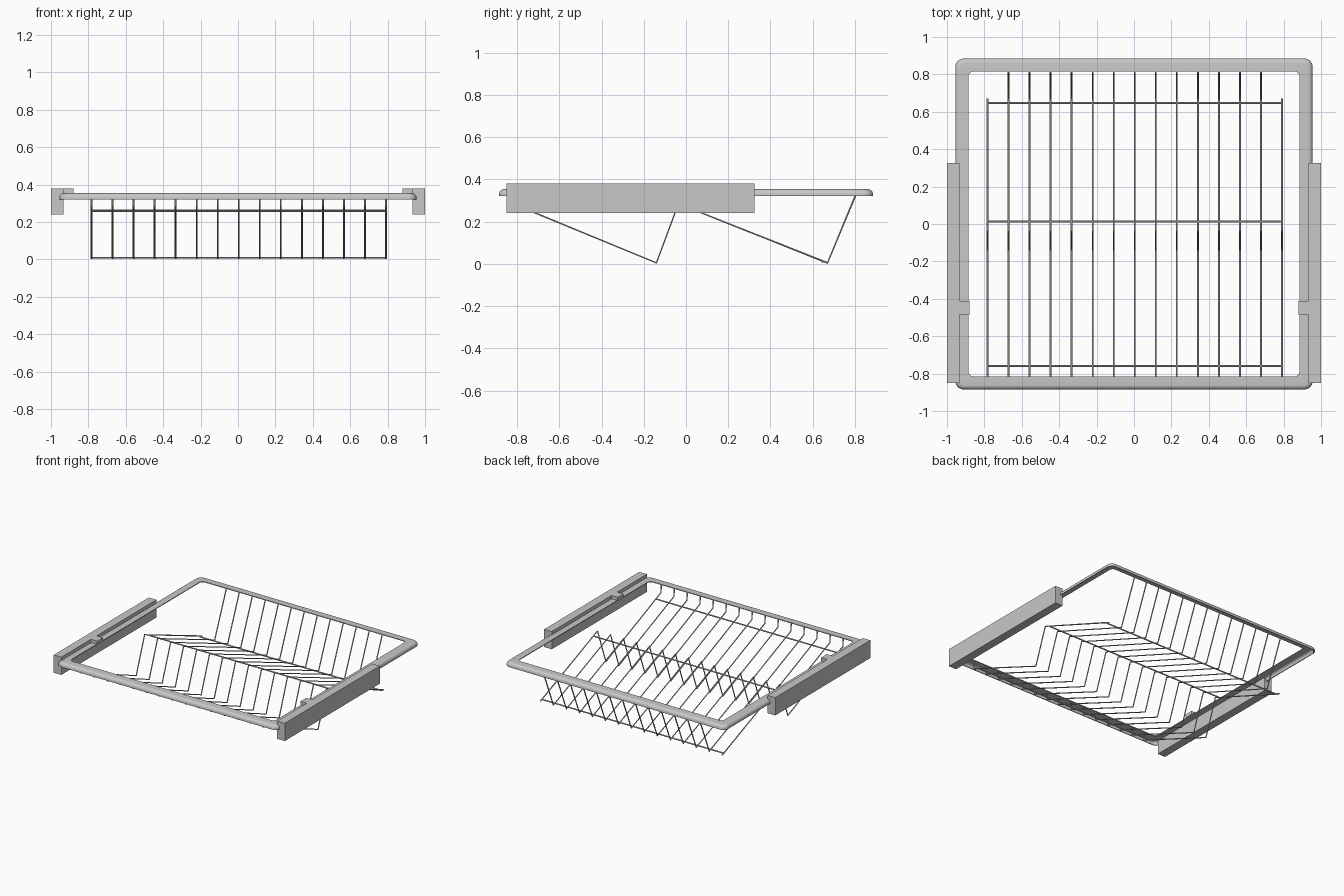
import bpy, bmesh, math

if "Cube" in bpy.data.objects:
    bpy.data.objects.remove(bpy.data.objects["Cube"], do_unlink=True)

grey = bpy.data.materials.new("satin_grey")
grey.use_nodes = True
COLOR = (0.58, 0.58, 0.58, 1)
grey.diffuse_color = COLOR
grey.node_tree.nodes["Principled BSDF"].inputs["Base Color"].default_value = COLOR


def activate(ob):
    bpy.ops.object.select_all(action='DESELECT')
    ob.select_set(True)
    bpy.context.view_layer.objects.active = ob


def add_mesh(name, bm):
    bmesh.ops.recalc_face_normals(bm, faces=bm.faces)
    me = bpy.data.meshes.new(name)
    bm.to_mesh(me)
    bm.free()
    me.materials.append(grey)
    ob = bpy.data.objects.new(name, me)
    bpy.context.collection.objects.link(ob)
    return ob


def box(bm, lo, hi):
    verts = bmesh.ops.create_cube(bm, size=1)["verts"]
    for v in verts:
        for i in range(3):
            v.co[i] = lo[i] if v.co[i] < 0 else hi[i]


def add_wires(name, paths, radius=0.005):
    cu = bpy.data.curves.new(name, 'CURVE')
    cu.dimensions = '3D'
    cu.bevel_depth = radius
    cu.bevel_resolution = 1
    cu.use_fill_caps = True
    for path in paths:
        sp = cu.splines.new('POLY')
        sp.points.add(len(path) - 1)
        for p, co in zip(sp.points, path):
            p.co = (*co, 1)
    cu.materials.append(grey)
    ob = bpy.data.objects.new(name, cu)
    bpy.context.collection.objects.link(ob)
    activate(ob)
    bpy.ops.object.convert(target='MESH')
    bpy.ops.object.shade_smooth_by_angle(angle=math.radians(50))


# Rim: rounded lip, open below, swept round a rounded rectangle
HX, HY, WIDTH, Z0, Z1, R, WALL = 0.955, 0.885, 0.07, 0.321, 0.354, 0.024, 0.006


def lip(offset):
    pts = [(offset, Z0)]
    for k in range(7):
        a = k * math.pi / 12
        r = R - offset
        pts.append((R - r * math.cos(a), Z1 - R + r * math.sin(a)))
    return pts + [(WIDTH, Z1 - offset)]


profile = lip(0) + lip(WALL)[::-1]


def rounded_ring(bm, inset, z, steps=8):
    r = 0.045 - inset * 0.25
    cx, cy = HX - inset - r, HY - inset - r
    ring = []
    for q, (sx, sy) in enumerate([(1, 1), (-1, 1), (-1, -1), (1, -1)]):
        for k in range(steps + 1):
            a = (q + k / steps) * math.pi / 2
            ring.append(bm.verts.new((sx * cx + r * math.cos(a),
                                      sy * cy + r * math.sin(a), z)))
    return ring


bm = bmesh.new()
rings = [rounded_ring(bm, d, z) for d, z in profile]
n = len(rings[0])
for a, b in zip(rings, rings[1:] + rings[:1]):
    for i in range(n):
        j = (i + 1) % n
        bm.faces.new((a[i], a[j], b[j], b[i]))
rim = add_mesh("rim_frame", bm)
activate(rim)
bpy.ops.object.shade_smooth_by_angle(angle=math.radians(35))

# Side runners with a clip over the rim
for side, s in (("left", 1), ("right", -1)):
    bm = bmesh.new()
    for a, b, y0, y1, z0 in ((0.934, 1.0, -0.85, 0.325, 0.241),
                             (0.88, 0.94, -0.483, -0.413, 0.352)):
        box(bm, (min(s * a, s * b), y0, z0), (max(s * a, s * b), y1, 0.38))
    add_mesh(side + "_runner", bm)

# Zigzag rack wires; the two outermost stop at the rear valley
zigzag = [(-0.826, 0.35), (-0.82, 0.285), (-0.14, 0.005), (-0.036, 0.285),
          (0.67, 0.005), (0.813, 0.35)]
COUNT, HALF, SHIFT = 15, 0.787, 0.004
wires = []
for i in range(COUNT):
    x = SHIFT - HALF + 2 * HALF * i / (COUNT - 1)
    pts = zigzag[:-1] if i in (0, COUNT - 1) else zigzag
    wires.append([(x, y, z) for y, z in pts])
add_wires("rack_wires", wires)

# Cross bars tying the wires together
add_wires("cross_bars", [[(SHIFT - HALF, y, z), (SHIFT + HALF, y, z)]
                         for y, z in ((-0.76, 0.258), (0.013, 0.263), (0.646, 0.009))])
